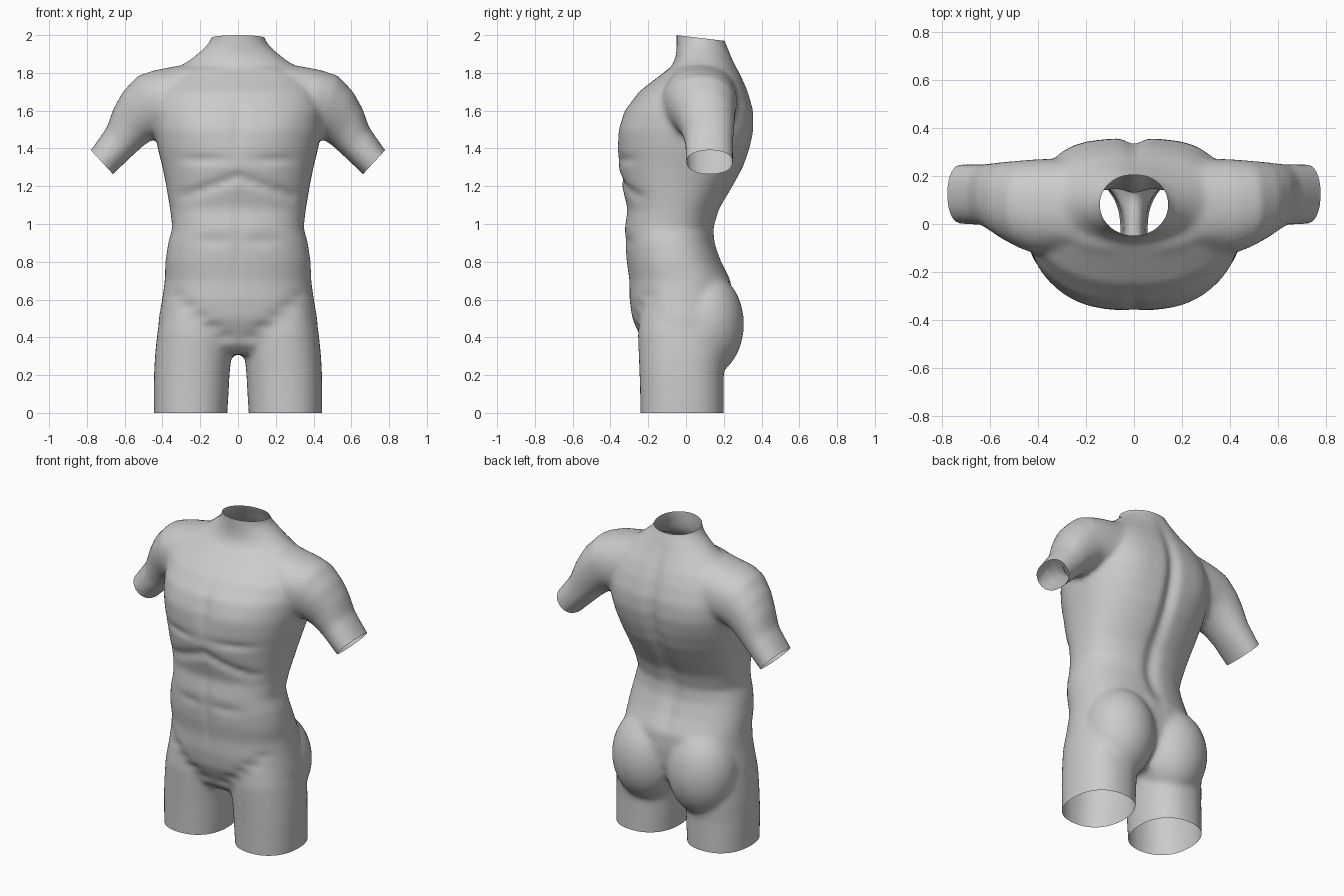
import bpy, bmesh, math
from mathutils import Vector, Matrix

if "Cube" in bpy.data.objects:
    bpy.data.objects.remove(bpy.data.objects["Cube"])

SEG = 48
bm = bmesh.new()


def section(c, u, v, n):
    """Superellipse ring around c, spanned by half-axes u and v."""
    pts = []
    for i in range(SEG):
        a = 2 * math.pi * i / SEG
        ca, sa = math.cos(a), math.sin(a)
        pts.append(c + u * math.copysign(abs(ca) ** (2 / n), ca)
                   + v * math.copysign(abs(sa) ** (2 / n), sa))
    return pts


def loft(sections):
    """Closed skin through a row of sections."""
    rings = [[bm.verts.new(p) for p in s] for s in sections]
    for a, b in zip(rings, rings[1:]):
        for i in range(SEG):
            j = (i + 1) % SEG
            bm.faces.new((a[i], a[j], b[j], b[i]))
    bm.faces.new(rings[0][::-1])
    bm.faces.new(rings[-1])


def level(cx, hw, yf, yb, z, n=2.3):
    return section(Vector((cx, (yf + yb) / 2, z)), Vector((hw, 0, 0)),
                   Vector((0, (yb - yf) / 2, 0)), n)


# Trunk and neck: z, half width, front y, back y
TRUNK = [(.31, .28, -.17, .12), (.36, .40, -.225, .16), (.42, .425, -.25, .21),
         (.5, .42, -.285, .235), (.6, .402, -.30, .245), (.7, .388, -.30, .24),
         (.8, .385, -.315, .19), (.9, .37, -.322, .155), (.98, .348, -.325, .15),
         (1.08, .36, -.31, .18), (1.2, .38, -.34, .25), (1.3, .40, -.357, .305),
         (1.4, .425, -.362, .34), (1.5, .445, -.355, .36), (1.6, .45, -.325, .358),
         (1.7, .43, -.25, .33), (1.77, .38, -.16, .30), (1.83, .31, -.08, .27),
         (1.88, .24, -.055, .245), (1.93, .18, -.05, .225), (1.97, .145, -.05, .205),
         (2.08, .13, -.05, .19)]
loft([level(0, hw, yf, yb, z, 2.0 if z > 1.8 else 2.3) for z, hw, yf, yb in TRUNK])

# Legs: z, inner x, outer x, front y, back y
LEG = [(-.06, .06, .445, -.24, .20), (.1, .05, .446, -.243, .20),
       (.2, .045, .445, -.246, .20), (.3, .035, .440, -.25, .21),
       (.42, .03, .428, -.255, .21), (.55, .06, .40, -.24, .18)]
# Arms: top x, top z, bottom x, bottom z, front y, back y
ARM = [(.25, 1.85, .25, 1.48, -.12, .27), (.44, 1.815, .38, 1.47, -.125, .27),
       (.53, 1.785, .42, 1.46, -.10, .265), (.61, 1.70, .455, 1.445, -.065, .26),
       (.66, 1.61, .50, 1.415, -.03, .255), (.695, 1.51, .56, 1.36, -.005, .25),
       (.78, 1.39, .66, 1.265, 0, .25), (.84, 1.325, .72, 1.20, 0, .25)]
for s in (-1, 1):
    loft([level(s * (a + b) / 2, (b - a) / 2, yf, yb, z, 2.25)
          for z, a, b, yf, yb in LEG])
    loft([section(Vector((s * (tx + bx) / 2, (yf + yb) / 2, (tz + bz) / 2)),
                  Vector((s * (tx - bx) / 2, 0, (tz - bz) / 2)),
                  Vector((0, (yb - yf) / 2, 0)), 2.2)
          for tx, tz, bx, bz, yf, yb in ARM])
    # Buttocks
    bmesh.ops.create_uvsphere(
        bm, u_segments=40, v_segments=24, radius=1,
        matrix=Matrix.Translation((s * .195, .1, .47)) @ Matrix.Diagonal((.215, .207, .28, 1)))
bmesh.ops.recalc_face_normals(bm, faces=bm.faces)

mesh = bpy.data.meshes.new("torso")
bm.to_mesh(mesh)
bm.free()
torso = bpy.data.objects.new("torso", mesh)
bpy.context.collection.objects.link(torso)
bpy.context.view_layer.objects.active = torso
torso.select_set(True)

# Fuse the masses into one skin
fuse = torso.modifiers.new("fuse", 'REMESH')
fuse.mode = 'VOXEL'
fuse.voxel_size = .016
soften = torso.modifiers.new("soften", 'SMOOTH')
soften.factor = .5
soften.iterations = 10
for name in ("fuse", "soften"):
    bpy.ops.object.modifier_apply(modifier=name)

# Muscle relief: centre, radii, height (mirrored over x)
RELIEF = [((0, .33, 1.4), (.04, .15, .38), -.03),      # spine
          ((0, .17, .95), (.05, .12, .25), -.02),
          ((.25, .3, 1.52), (.11, .15, .16), .012),    # shoulder blade
          ((0, -.33, 1.52), (.03, .12, .14), -.010),   # breastbone
          ((.2, -.32, 1.5), (.14, .12, .10), .008),    # chest
          ((.2, -.34, 1.34), (.14, .1, .025), -.010),
          ((0, -.32, .9), (.025, .1, .25), -.007),     # belly line
          ((.13, -.32, .91), (.1, .1, .03), -.008),
          ((.2, -.1, 1.81), (.12, .08, .025), .008)]   # collarbone
for i in range(5):
    t = i / 4
    RELIEF.append(((.28 * t, -.32, 1.25 - .10 * t), (.05, .12, .03), -.012))        # rib arch
    RELIEF.append(((.07 + .26 * t, -.27, .40 + .22 * t), (.05, .12, .03), -.009))   # groin

bm = bmesh.new()
bm.from_mesh(mesh)
bm.normal_update()
moves = []
for v in bm.verts:
    p = Vector((abs(v.co.x), v.co.y, v.co.z))
    h = sum(a * math.exp(-sum(((p[k] - c[k]) / r[k]) ** 2 for k in range(3)))
            for c, r, a in RELIEF)
    moves.append(v.normal * h)
for v, m in zip(bm.verts, moves):
    v.co += m


def cut(point, normal, region):
    """Open the skin at a plane, only within a region."""
    point, normal = Vector(point), Vector(normal).normalized()
    faces = [f for f in bm.faces if region(f.calc_center_median())]
    geom = list({e for f in faces for e in f.edges} | {v for f in faces for v in f.verts}) + faces
    bmesh.ops.bisect_plane(bm, geom=geom, plane_co=point, plane_no=normal, dist=1e-5)
    out = [v for v in bm.verts if region(v.co) and (v.co - point).dot(normal) > 1e-4]
    bmesh.ops.delete(bm, geom=out, context='VERTS')


# Open ends: legs, neck, arms
cut((0, 0, 0), (0, 0, -1), lambda p: p.z < .1)
cut((0, -.05, 2), (0, .12, 1), lambda p: p.z > 1.9)
for s in (-1, 1):
    cut((s * .72, 0, 1.327), (s * .13, 0, -.12), lambda p: p.x * s > .52 and p.z > 1.1)
bm.to_mesh(mesh)
bm.free()
bpy.ops.object.shade_smooth_by_angle(angle=math.radians(40))
